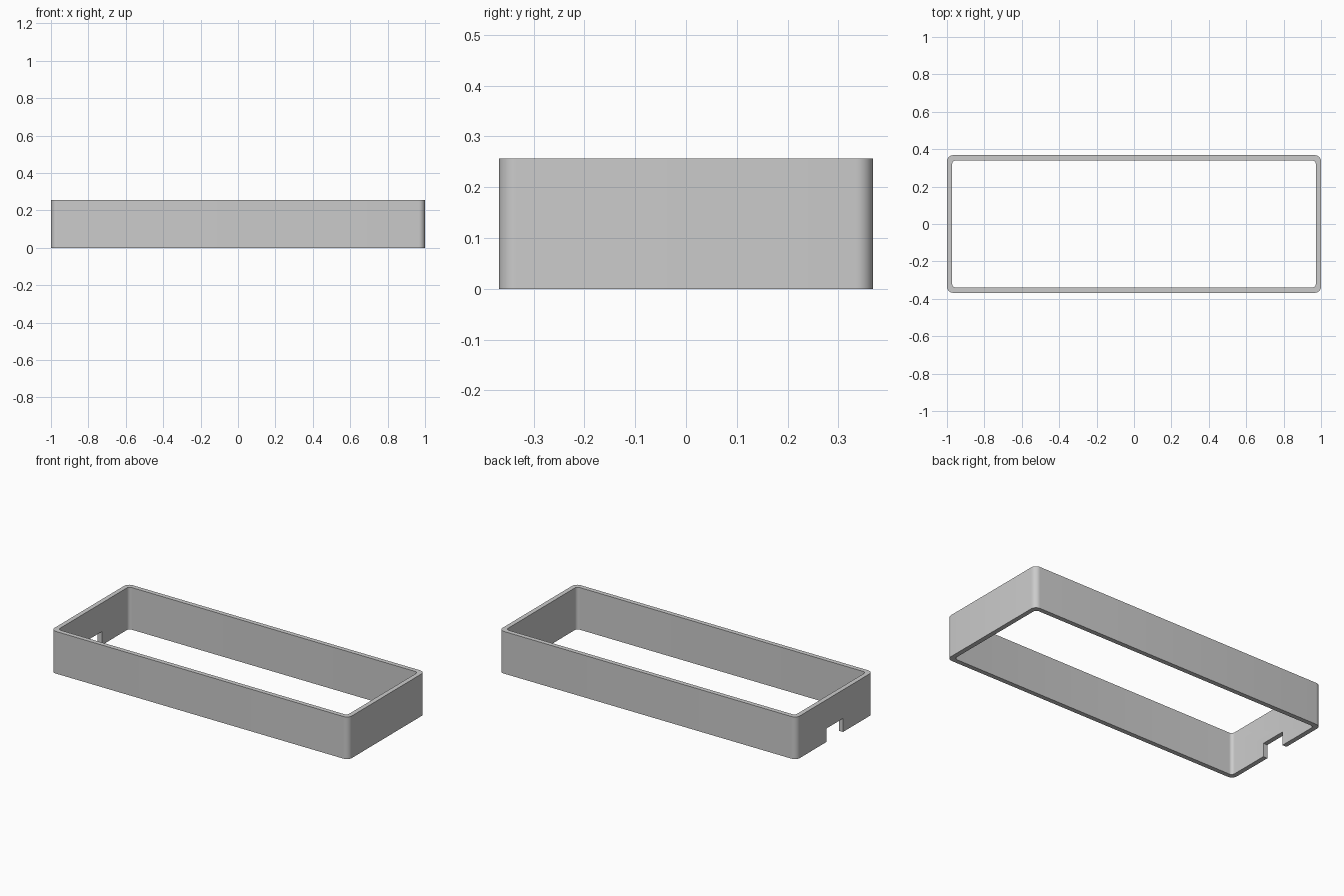
import bpy
import bmesh
from math import cos, sin, pi

HALF_X, HALF_Y, HEIGHT = 1.0, 0.368, 0.256
WALL = 0.028
NOTCH_WIDTH, NOTCH_HEIGHT = 0.16, 0.082

if "Cube" in bpy.data.objects:
    bpy.data.objects.remove(bpy.data.objects["Cube"], do_unlink=True)

# One plain grey for the whole part
grey = bpy.data.materials.new("light grey")
grey.use_nodes = True
colour = (0.6, 0.6, 0.6, 1)
grey.diffuse_color = colour
grey.node_tree.nodes["Principled BSDF"].inputs["Base Color"].default_value = colour


def rounded_loop(bm, hx, hy, radius, z, steps=8):
    """Ring of vertices around a rounded rectangle."""
    ring = []
    for quarter, (sx, sy) in enumerate([(1, 1), (-1, 1), (-1, -1), (1, -1)]):
        for i in range(steps + 1):
            a = (quarter + i / steps) * pi / 2
            ring.append(bm.verts.new((sx * (hx - radius) + radius * cos(a),
                                      sy * (hy - radius) + radius * sin(a), z)))
    return ring


# Open rectangular frame: outer wall, top rim, inner wall, bottom rim
bm = bmesh.new()
outer = (HALF_X, HALF_Y, 0.034)
inner = (HALF_X - WALL, HALF_Y - WALL, 0.02)
rings = [rounded_loop(bm, *outer, 0), rounded_loop(bm, *outer, HEIGHT),
         rounded_loop(bm, *inner, HEIGHT), rounded_loop(bm, *inner, 0)]
for k, ring in enumerate(rings):
    following = rings[(k + 1) % len(rings)]
    for i in range(len(ring)):
        j = (i + 1) % len(ring)
        bm.faces.new((ring[i], ring[j], following[j], following[i]))
bmesh.ops.recalc_face_normals(bm, faces=bm.faces)
mesh = bpy.data.meshes.new("frame_wall")
bm.to_mesh(mesh)
bm.free()
mesh.materials.append(grey)
frame = bpy.data.objects.new("frame_wall", mesh)
bpy.context.collection.objects.link(frame)

# Cable notch through the bottom of one end wall
bpy.ops.mesh.primitive_cube_add(size=1, location=(-HALF_X, 0, 0))
cutter = bpy.context.object
cutter.name = "notch_cutter"
cutter.scale = (0.2, NOTCH_WIDTH, 2 * NOTCH_HEIGHT)
cutter.hide_render = True
cutter.data.materials.append(grey)
bpy.context.view_layer.update()

bpy.ops.object.select_all(action="DESELECT")
frame.select_set(True)
bpy.context.view_layer.objects.active = frame
cut = frame.modifiers.new("notch", "BOOLEAN")
cut.operation = "DIFFERENCE"
cut.solver = "EXACT"
cut.object = cutter
bpy.ops.object.modifier_apply(modifier=cut.name)
bpy.data.objects.remove(cutter, do_unlink=True)

# Smooth corners, crisp rims
bpy.ops.object.shade_smooth_by_angle(angle=pi / 6)
